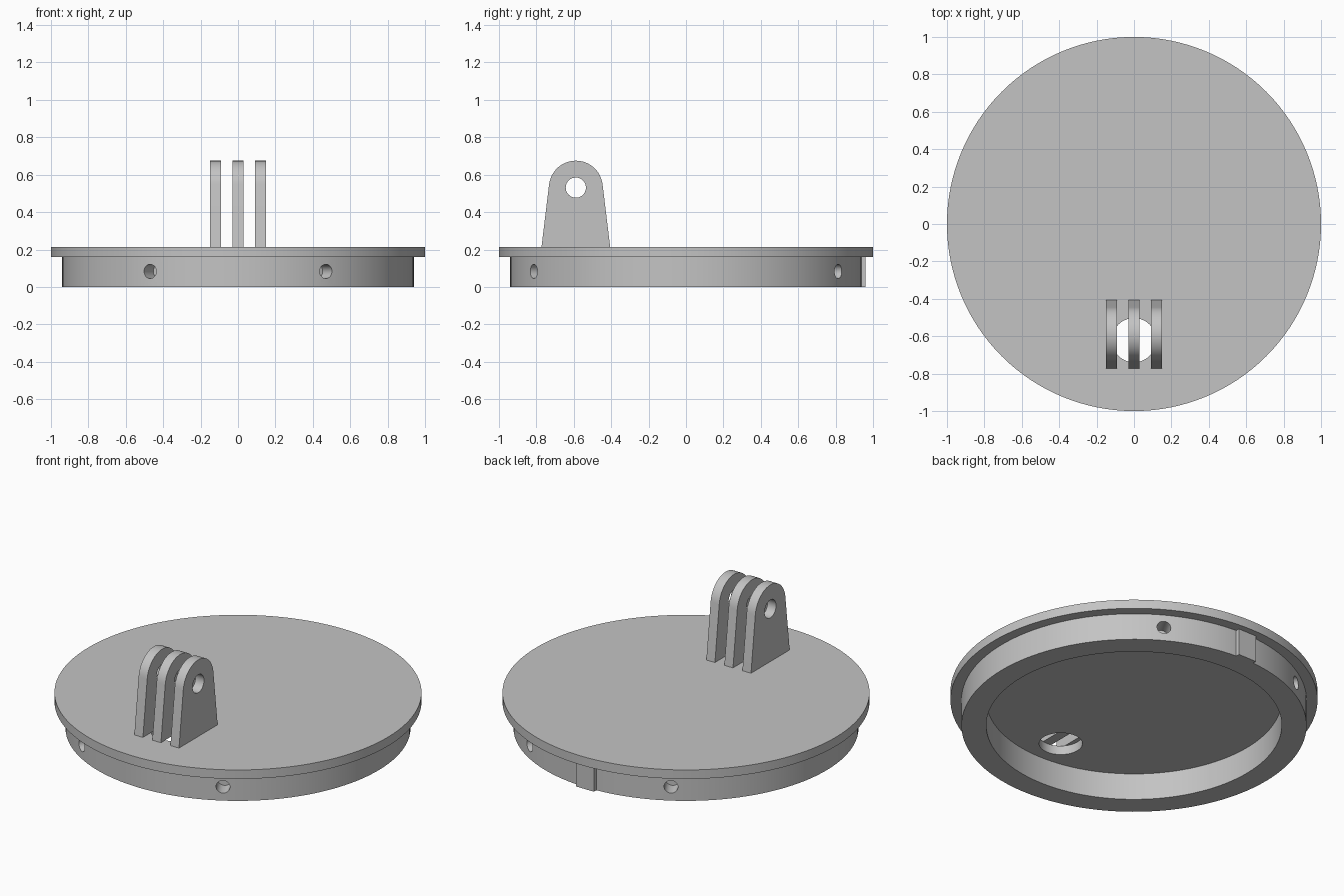
import bpy, bmesh
from math import pi, cos, sin, acos, atan2, hypot, radians
from mathutils import Matrix, Vector

if "Cube" in bpy.data.objects:
    bpy.data.objects.remove(bpy.data.objects["Cube"])

grey = bpy.data.materials.new("plain grey")
grey.use_nodes = True
grey.diffuse_color = (0.55, 0.55, 0.55, 1)
grey.node_tree.nodes["Principled BSDF"].inputs["Base Color"].default_value = (0.55, 0.55, 0.55, 1)

SEG = 128
RIM_R, PLATE_Z, TOP_Z = 0.94, 0.16, 0.214


def finish(name, bm):
    bmesh.ops.recalc_face_normals(bm, faces=bm.faces)
    mesh = bpy.data.meshes.new(name)
    bm.to_mesh(mesh)
    bm.free()
    mesh.materials.append(grey)
    obj = bpy.data.objects.new(name, mesh)
    bpy.context.collection.objects.link(obj)
    return obj


def drill(obj, centre, axis, radius, length):
    """Cut a round hole centred on a point along an axis."""
    bm = bmesh.new()
    turn = Vector((0, 0, 1)).rotation_difference(Vector(axis)).to_matrix().to_4x4()
    bmesh.ops.create_cone(bm, cap_ends=True, segments=40, radius1=radius, radius2=radius,
                          depth=length, matrix=Matrix.Translation(centre) @ turn)
    cutter = finish("hole_cutter", bm)
    cutter.hide_render = True
    mod = obj.modifiers.new("hole", "BOOLEAN")
    mod.operation, mod.solver, mod.object = "DIFFERENCE", "EXACT", cutter
    graph = bpy.context.evaluated_depsgraph_get()
    mesh = bpy.data.meshes.new_from_object(obj.evaluated_get(graph))
    obj.modifiers.clear()
    obj.data = mesh
    bpy.data.objects.remove(cutter)


def smooth(obj):
    bpy.ops.object.select_all(action="DESELECT")
    obj.select_set(True)
    bpy.context.view_layer.objects.active = obj
    bpy.ops.object.shade_smooth_by_angle(angle=radians(30))


# Lid: flanged plate with a hollow rim below, as one turned solid
profile = [(0.805, PLATE_Z), (0.805, 0), (RIM_R, 0), (RIM_R, PLATE_Z), (1, PLATE_Z), (1, TOP_Z)]
bm = bmesh.new()
rings = [[bm.verts.new((r * cos(2 * pi * i / SEG), r * sin(2 * pi * i / SEG), z))
          for i in range(SEG)] for r, z in profile]
for a, b in zip(rings, rings[1:]):
    for i in range(SEG):
        j = (i + 1) % SEG
        bm.faces.new((a[i], a[j], b[j], b[i]))
bm.faces.new(rings[0])
bm.faces.new(rings[-1])
lid = finish("lid", bm)

# Cable hole under the mount and four blind screw holes in the rim
drill(lid, (0, -0.621, 0.19), (0, 0, 1), 0.118, 0.2)
for angle in (60, 120, 240, 300):
    out = Vector((cos(radians(angle)), sin(radians(angle)), 0))
    drill(lid, out * RIM_R + Vector((0, 0, 0.083)), out, 0.038, 0.2)
smooth(lid)

# Locating key on the back of the rim
bm = bmesh.new()
bmesh.ops.create_cube(bm, size=1, matrix=Matrix.Translation((0, 0.943, PLATE_Z / 2))
                      @ Matrix.Diagonal((0.12, 0.036, PLATE_Z, 1)))
finish("locating_key", bm)

# Mount: three tapered prongs with round tops and a cross bolt hole
PY, PZ, PR, HALF, THICK = -0.589, 0.531, 0.144, 0.1835, 0.057
rise = PZ - TOP_Z
start = acos(PR / hypot(HALF, rise)) - atan2(rise, HALF)
outline = [(PY + HALF, TOP_Z)]
for i in range(33):
    t = start + (pi - 2 * start) * i / 32
    outline.append((PY + PR * cos(t), PZ + PR * sin(t)))
outline.append((PY - HALF, TOP_Z))

for name, x in (("right_prong", -0.12), ("middle_prong", 0), ("left_prong", 0.12)):
    bm = bmesh.new()
    face = bm.faces.new([bm.verts.new((x - THICK / 2, y, z)) for y, z in outline])
    ext = bmesh.ops.extrude_face_region(bm, geom=[face])
    bmesh.ops.translate(bm, vec=(THICK, 0, 0),
                        verts=[v for v in ext["geom"] if isinstance(v, bmesh.types.BMVert)])
    prong = finish(name, bm)
    drill(prong, (x, PY, PZ), (1, 0, 0), 0.054, 0.2)
    smooth(prong)
